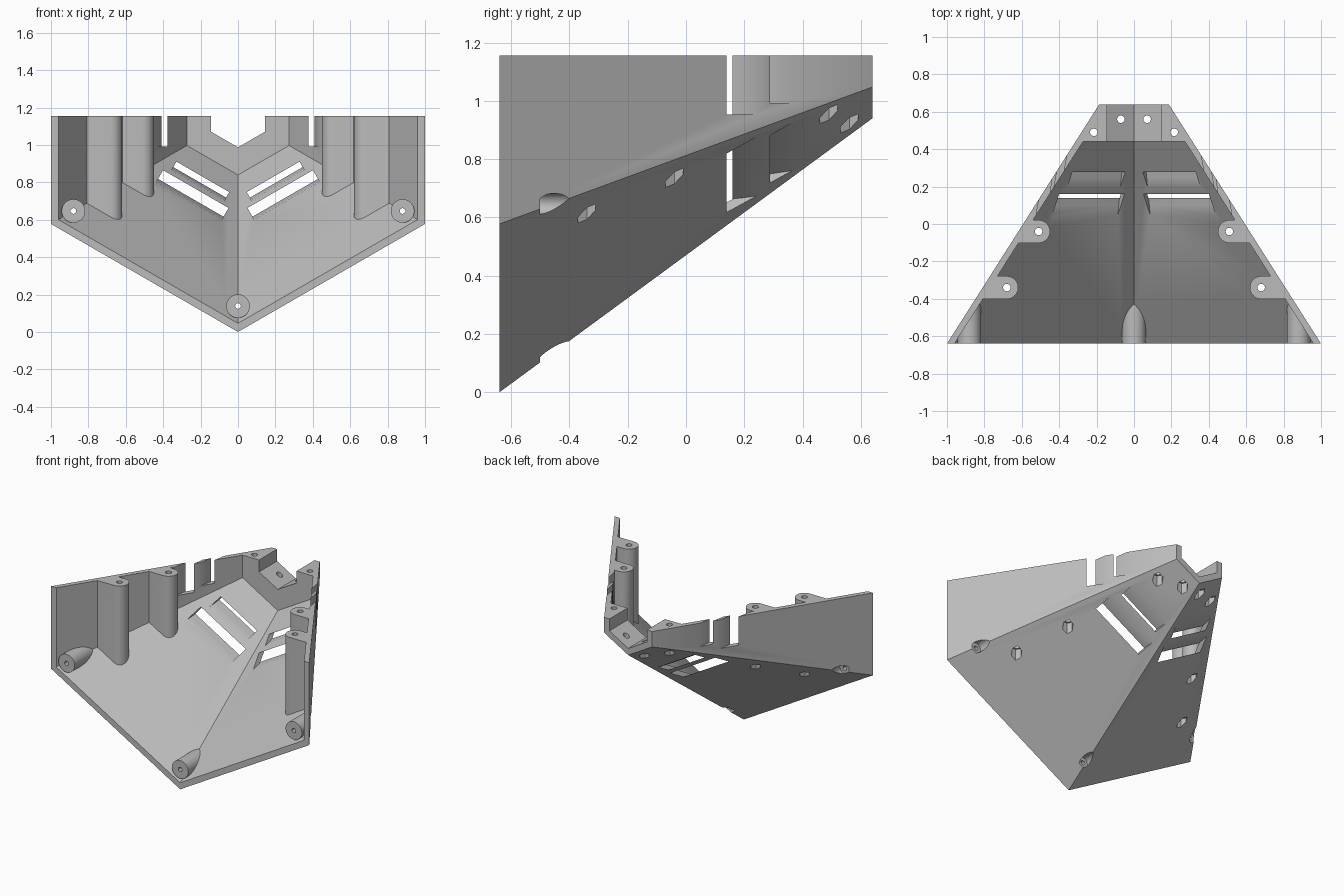
import bpy, bmesh, math
from mathutils import Vector

if "Cube" in bpy.data.objects:
    bpy.data.objects.remove(bpy.data.objects["Cube"])

TOP = 1.155                 # height of the cut plane through the hexagon axis
Y0, Y1 = -0.64, 0.64        # open end and narrow end
SLOPE = 0.636               # apothem lost per unit of length
C30 = math.cos(math.radians(30))


def loft(name, loop_a, loop_b):
    """Closed solid between two matching loops."""
    bm = bmesh.new()
    a = [bm.verts.new(p) for p in loop_a]
    b = [bm.verts.new(p) for p in loop_b]
    n = len(a)
    bm.faces.new(a)
    bm.faces.new(b[::-1])
    for i in range(n):
        j = (i + 1) % n
        bm.faces.new((a[j], a[i], b[i], b[j]))
    bmesh.ops.recalc_face_normals(bm, faces=bm.faces)
    me = bpy.data.meshes.new(name)
    bm.to_mesh(me)
    bm.free()
    ob = bpy.data.objects.new(name, me)
    bpy.context.collection.objects.link(ob)
    return ob


def half_hex(apothem, y, top):
    """Lower half of a hexagon, with sides carried up to a given height."""
    r = apothem / C30
    return [(0, y, TOP - r), (apothem, y, TOP - r / 2), (apothem, y, top),
            (-apothem, y, top), (-apothem, y, TOP - r / 2)]


def shell(name, a_front, y0, y1, top):
    a = lambda y: a_front - SLOPE * (y - Y0)
    return loft(name, half_hex(a(y0), y0, top), half_hex(a(y1), y1, top))


def rod_z(name, x, y, r, z0, z1, n):
    ring = [(x + r * math.cos(t), y + r * math.sin(t))
            for t in (2 * math.pi * i / n for i in range(n))]
    return loft(name, [(*p, z0) for p in ring], [(*p, z1) for p in ring])


def rod_y(name, x, z, r, y0, y1, n=40):
    ring = [(x + r * math.cos(t), z + r * math.sin(t))
            for t in (2 * math.pi * i / n for i in range(n))]
    return loft(name, [(u, y0, v) for u, v in ring], [(u, y1, v) for u, v in ring])


def subtract(target, cutters):
    for c in cutters:
        bpy.context.view_layer.objects.active = target
        m = target.modifiers.new("cut", 'BOOLEAN')
        m.operation, m.solver, m.object = 'DIFFERENCE', 'EXACT', c
        bpy.ops.object.modifier_apply(modifier=m.name)
        bpy.data.objects.remove(c)


def floor_z(x, y):
    """Outer floor height."""
    return TOP - (1 - SLOPE * (y - Y0)) / C30 + abs(x) * math.tan(math.radians(30))


body = shell("duct_half", 1.0, Y0, Y1, TOP)

# Cavity, with the bosses left standing in it
cavity = shell("cavity", 0.96, -0.75, 0.44, TOP + 0.3)
CORNERS = [(1.016 * math.sin(t), TOP - 1.016 * math.cos(t))
           for t in (math.radians(d) for d in (-60, 0, 60))]
bosses = [rod_y("corner_boss", x, z, 0.063, -0.9, 0.0) for x, z in CORNERS]
COLUMNS = [(0.68, -0.34), (0.51, -0.04)]
for s in (-1, 1):
    for x, y in COLUMNS:
        r = 0.061
        arc = [math.pi / 2 + math.pi * i / 20 for i in range(21)]
        ring = [(s * (x + r * math.cos(t)), y + r * math.sin(t)) for t in arc]
        ring += [(s * (x + 0.4), y - r), (s * (x + 0.4), y + r)]
        bosses.append(loft("column", [(*p, -0.5) for p in ring], [(*p, 2.0) for p in ring]))
subtract(cavity, bosses)
subtract(body, [cavity])

# Hexagonal opening through the narrow end
subtract(body, [loft("opening", half_hex(0.145, 0.3, 1.6), half_hex(0.145, 0.8, 1.6))])

# Vent slots in the two floors and two side walls: (y, apothem) profiles
SLOTS = [(((0.03, 0.525), (0.10, 0.514), (0.16, 0.500), (0.26, 0.437), (0.14, 0.454)), 0.202),
         (((0.18, 0.430), (0.25, 0.418), (0.31, 0.405), (0.39, 0.357), (0.26, 0.379)), 0.163)]
cuts = []
for side in (-1, 1):
    for profile, half in SLOTS:
        for n, t, end in (((0.5, -C30), (C30, 0.5), half), ((1, 0), (0, 1), 0.5)):
            def ring(s):
                return [(side * (n[0] * a + t[0] * s), y, TOP + n[1] * a + t[1] * s)
                        for y, a in profile]
            cuts.append(loft("vent", ring(-half), ring(end)))

# Vertical screw holes with hexagonal nut pockets underneath
for s in (-1, 1):
    for x, y in COLUMNS + [(0.215, 0.49), (0.07, 0.56)]:
        z = floor_z(x, y)
        cuts.append(rod_z("screw_hole", s * x, y, 0.02, z - 0.2, 1.4, 20))
        cuts.append(rod_z("nut_pocket", s * x, y, 0.035, z - 0.2, z + 0.045, 6))

# Lengthwise screw holes with round counterbores behind the corner bosses
for x, z in CORNERS:
    cuts.append(rod_y("screw_hole", x, z, 0.015, -0.8, -0.45, 20))
    cuts.append(rod_y("counterbore", x, z, 0.036, -0.5, -0.3, 28))
subtract(body, cuts)

# Single grey finish
grey = bpy.data.materials.new("grey_plastic")
grey.diffuse_color = (0.5, 0.5, 0.5, 1)
grey.use_nodes = True
grey.node_tree.nodes["Principled BSDF"].inputs["Base Color"].default_value = grey.diffuse_color
body.data.materials.clear()
body.data.materials.append(grey)
for p in body.data.polygons:
    p.material_index = 0

bpy.ops.object.select_all(action='DESELECT')
body.select_set(True)
bpy.context.view_layer.objects.active = body
bpy.ops.object.shade_smooth_by_angle(angle=math.radians(25))
